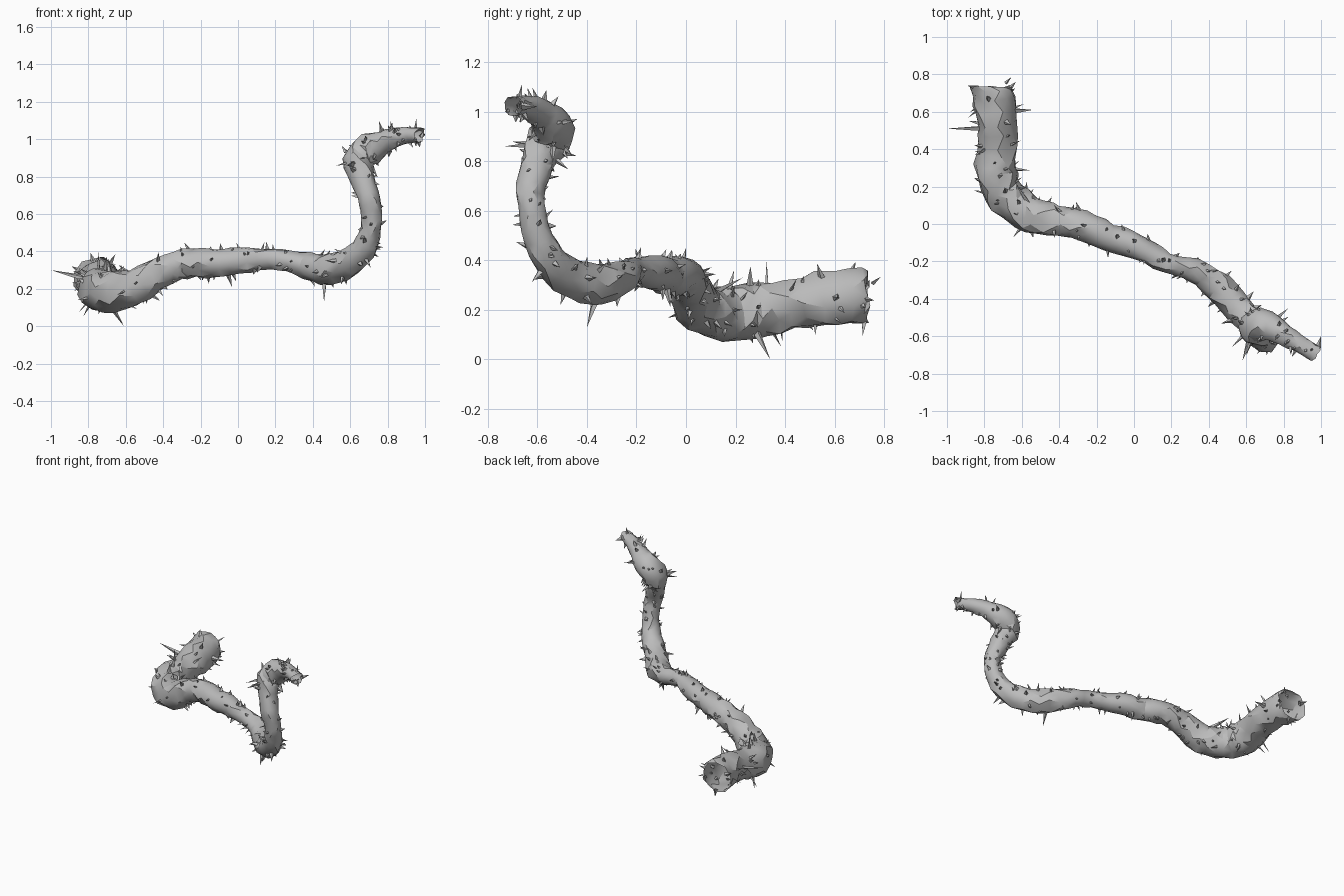
import bpy, bmesh, math, random
from mathutils import Vector, noise

if "Cube" in bpy.data.objects:
    bpy.data.objects.remove(bpy.data.objects["Cube"], do_unlink=True)
random.seed(11)

bark = bpy.data.materials.new("grey_bark")
bark.use_nodes = True
bark.diffuse_color = (0.5, 0.5, 0.5, 1)
bark.node_tree.nodes["Principled BSDF"].inputs["Base Color"].default_value = bark.diffuse_color

# Centre line of the vine: x, y, z, radius
PATH = [
    (-.765, .735, .25, .112), (-.735, .60, .25, .112), (-.73, .42, .22, .103),
    (-.74, .27, .197, .113), (-.67, .14, .182, .108), (-.55, .05, .215, .098),
    (-.40, .015, .295, .083), (-.28, -.003, .333, .079), (-.13, -.07, .34, .075),
    (.02, -.122, .35, .070), (.18, -.212, .36, .054), (.32, -.248, .337, .060),
    (.45, -.335, .305, .081), (.56, -.455, .325, .080), (.67, -.56, .41, .070),
    (.713, -.605, .53, .057), (.705, -.63, .66, .058), (.665, -.60, .79, .068),
    (.64, -.55, .885, .088), (.71, -.545, .95, .083), (.81, -.595, .997, .058),
    (.90, -.65, 1.02, .045), (.975, -.695, 1.022, .043),
]
SIDES, STEPS = 10, 3


def spline(a, b, c, d, t):
    return 0.5 * (2 * b + (c - a) * t + (2 * a - 5 * b + 4 * c - d) * t * t
                  + (3 * b - a - 3 * c + d) * t ** 3)


def sample(u):
    """Centre, radius and tangent at path position u."""
    def at(v):
        i = min(max(int(v), 0), len(PATH) - 2)
        p = [PATH[min(max(i + k, 0), len(PATH) - 1)] for k in (-1, 0, 1, 2)]
        return [spline(p[0][k], p[1][k], p[2][k], p[3][k], v - i) for k in range(4)]
    end = len(PATH) - 1
    here = at(u)
    ahead, behind = at(min(u + .3, end)), at(max(u - .3, 0))
    tangent = (Vector(ahead[:3]) - Vector(behind[:3])).normalized()
    return Vector(here[:3]), here[3], tangent


def make_object(name, bm):
    mesh = bpy.data.meshes.new(name)
    bm.to_mesh(mesh)
    bm.free()
    mesh.materials.append(bark)
    obj = bpy.data.objects.new(name, mesh)
    bpy.context.collection.objects.link(obj)
    return obj


# Lumpy open-ended stem, swept with a carried frame
bm = bmesh.new()
rings = []
side = Vector((0, 0, 1))
count = (len(PATH) - 1) * STEPS
for n in range(count + 1):
    centre, radius, tangent = sample(n / STEPS)
    if n == 0:
        tangent = Vector((0, -1, 0))
    side = (side - tangent * side.dot(tangent)).normalized()
    other = tangent.cross(side)
    ring = []
    for k in range(SIDES):
        a = math.tau * (k + .5 * (n % 2)) / SIDES
        out = side * math.cos(a) + other * math.sin(a)
        lump = 1 + .17 * noise.noise((centre + out * radius) * 16) + random.uniform(-.07, .07)
        slip = tangent * random.uniform(-.01, .01)
        ring.append(bm.verts.new(centre + out * radius * lump + slip))
    rings.append(ring)
for n in range(count):
    lo, hi = rings[n], rings[n + 1]
    for k in range(SIDES):
        j = (k + 1) % SIDES
        if n % 2 == 0:
            tris = ((lo[k], lo[j], hi[k]), (lo[j], hi[j], hi[k]))
        else:
            tris = ((lo[k], lo[j], hi[j]), (lo[k], hi[j], hi[k]))
        for tri in tris:
            bm.faces.new(tri)
bmesh.ops.recalc_face_normals(bm, faces=bm.faces)
stem = make_object("vine_stem", bm)

# Thorns: slim pyramids rooted in the stem
bm = bmesh.new()


def thorn(root, tip, width):
    axis = (tip - root).normalized()
    u = axis.orthogonal().normalized()
    v = axis.cross(u)
    turn = random.uniform(0, math.tau)
    base = [bm.verts.new(root + (u * math.cos(turn + math.tau * k / 4)
                                 + v * math.sin(turn + math.tau * k / 4) * .7) * width)
            for k in range(4)]
    top = bm.verts.new(tip)
    for k in range(4):
        bm.faces.new((base[k], base[(k + 1) % 4], top))


THORNS = 170
for n in range(THORNS):
    centre, radius, tangent = sample((n + random.random()) / THORNS * (len(PATH) - 1))
    u = tangent.orthogonal().normalized()
    a = random.uniform(0, math.tau)
    out = u * math.cos(a) + tangent.cross(u) * math.sin(a)
    lean = (out + tangent * random.uniform(-.7, .7)).normalized()
    length = (random.uniform(.012, .04) + .03 * random.random() ** 4) * (.5 + radius * 7)
    root = centre + out * radius * .88
    tip = root + lean * (length + radius * .12)
    tip.z = max(tip.z, .04)
    thorn(root, tip, random.uniform(.01, .018))

# Longest thorns: path position and tip
for u, tip in [(1.5, (-1, .51, .30)), (3.2, (-.61, .34, 0)), (12.1, (.46, -.40, .13)),
               (3.1, (-.70, .26, .375)), (1, (-.54, .61, .25)), (5.2, (-.64, .23, .33)),
               (13, (.64, -.36, .33)), (17.6, (.62, -.44, .82)), (17.8, (.58, -.73, .86)),
               (22, (1, -.60, 1.02)), (4, (-.86, .18, .14)), (.3, (-.89, .74, .32))]:
    centre, radius, _ = sample(u)
    tip = Vector(tip)
    thorn(centre + (tip - centre).normalized() * radius * .8, tip, .02)
bmesh.ops.recalc_face_normals(bm, faces=bm.faces)
thorns = make_object("thorns", bm)

# Soft shading on the stem, crisp edges on the thorns
for obj in bpy.context.selected_objects:
    obj.select_set(False)
for obj in (stem, thorns):
    obj.select_set(True)
bpy.context.view_layer.objects.active = stem
bpy.ops.object.shade_smooth_by_angle(angle=math.radians(30))
